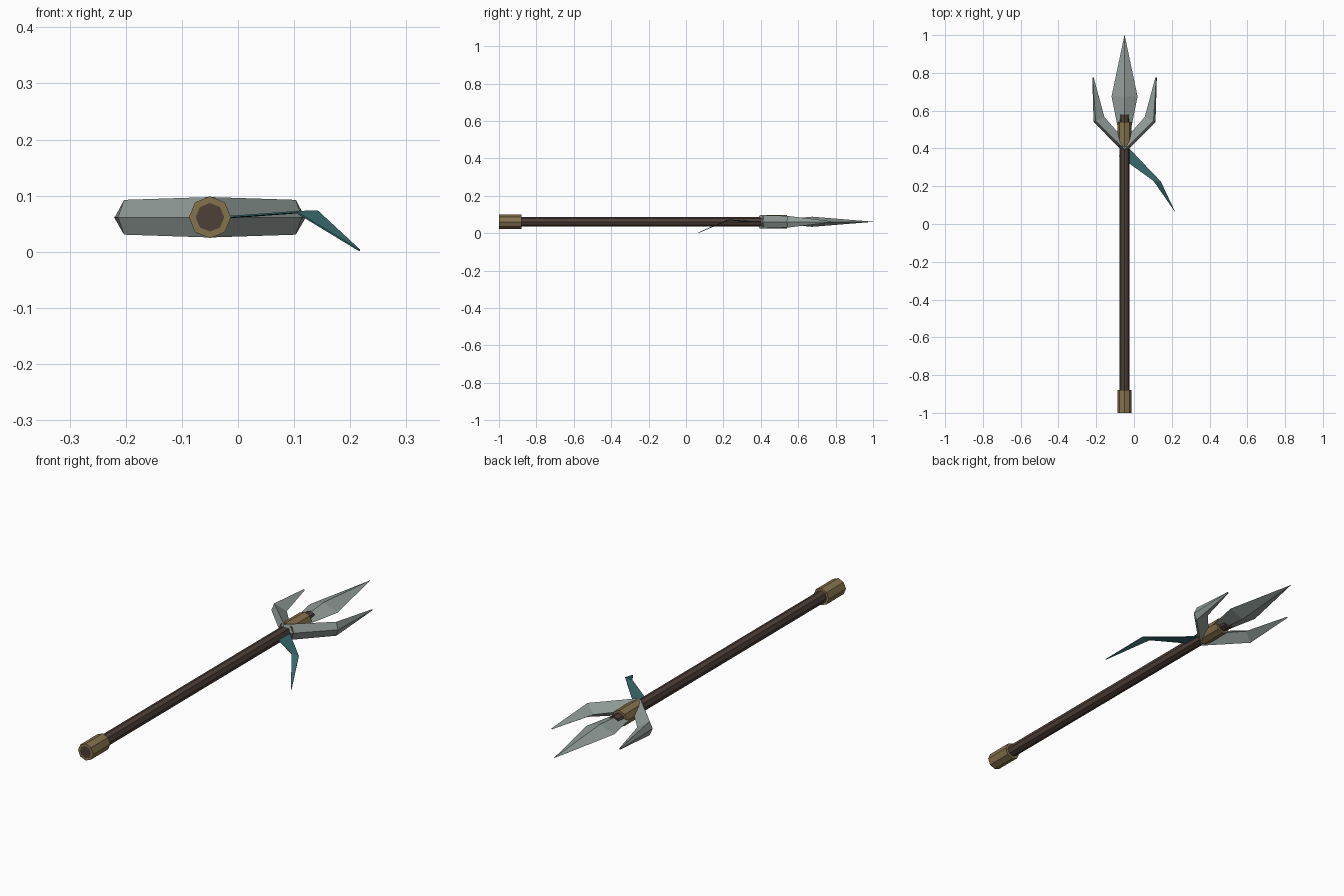
import bpy, bmesh, math
from mathutils import Vector

if "Cube" in bpy.data.objects:
    bpy.data.objects.remove(bpy.data.objects["Cube"])

CX, CZ = -0.05, 0.0615   # axis of the weapon


def material(name, rgb):
    m = bpy.data.materials.new(name)
    m.diffuse_color = (*rgb, 1)
    m.use_nodes = True
    m.node_tree.nodes["Principled BSDF"].inputs["Base Color"].default_value = m.diffuse_color
    return m


WOOD = material("dark_wood", (0.075, 0.05, 0.04))
BRASS = material("brass", (0.24, 0.17, 0.075))
STEEL = material("steel", (0.28, 0.33, 0.31))
CLOTH = material("teal_cloth", (0.04, 0.14, 0.15))


def loft(name, rings, mat, cap=True):
    """Skin a list of equal-sized point rings and close the ends."""
    bm = bmesh.new()
    vs = [[bm.verts.new(p) for p in r] for r in rings]
    n = len(rings[0])
    for a, b in zip(vs, vs[1:]):
        for i in range(n):
            j = (i + 1) % n
            bm.faces.new((a[i], a[j], b[j], b[i]))
    if cap:
        bm.faces.new(vs[0])
        bm.faces.new(vs[-1])
    bmesh.ops.remove_doubles(bm, verts=bm.verts, dist=1e-5)
    bmesh.ops.recalc_face_normals(bm, faces=bm.faces)
    me = bpy.data.meshes.new(name)
    bm.to_mesh(me)
    bm.free()
    me.materials.append(mat)
    ob = bpy.data.objects.new(name, me)
    bpy.context.collection.objects.link(ob)
    return ob


def octagon(y, r):
    return [(CX + r * math.cos(math.pi / 4 * i), y,
             CZ + r * math.sin(math.pi / 4 * i)) for i in range(8)]


# Shaft, end cap and head collar
loft("shaft", [octagon(-0.999, 0.026), octagon(0.58, 0.026)], WOOD)


def sleeve(name, y0, y1, r):
    inner = 0.0255
    loft(name, [octagon(y0, inner), octagon(y0, r), octagon(y1, r),
                octagon(y1, inner), octagon(y0, inner)], BRASS, cap=False)


sleeve("end_cap", -1.0, -0.88, 0.0375)
sleeve("head_collar", 0.41, 0.54, 0.0365)


# Centre blade: diamond section (y, half width, half thickness)
def diamond(y, w, t):
    return [(CX + w, y, CZ), (CX, y, CZ + t), (CX - w, y, CZ), (CX, y, CZ - t)]


loft("centre_blade", [diamond(0.50, 0.034, 0.012), diamond(0.675, 0.069, 0.027),
                      diamond(1.0, 0.0005, 0.0005)], STEEL)

# Side prongs: outer edge, ridge, inner edge as (offset, y), ridge half height
PRONG = [((0.0, 0.375), (0.0, 0.395), (0.0, 0.445), 0.036),
         ((0.164, 0.54), (0.153, 0.545), (0.107, 0.567), 0.031),
         ((0.171, 0.775), (0.168, 0.775), (0.163, 0.775), 0.003)]
for side, label in ((-1, "left"), (1, "right")):
    rings = []
    for o, m, i, h in PRONG:
        rings.append([(CX + side * p[0], p[1], CZ + dz)
                      for p, dz in ((o, 0), (m, h), (i, 0), (m, -h))])
    loft(label + "_prong", rings, STEEL)

# Cloth ribbon tied below the head
pairs = [((-0.03, 0.405, 0.060), (-0.08, 0.36, 0.058)),
         ((0.142, 0.225, 0.0725), (0.103, 0.228, 0.071)),
         ((0.217, 0.066, 0.003), (0.215, 0.067, 0.003))]
T = Vector((0, 0, 0.0015))
loft("ribbon", [[Vector(a) + T, Vector(b) + T, Vector(b) - T, Vector(a) - T]
                for a, b in pairs], CLOTH)
